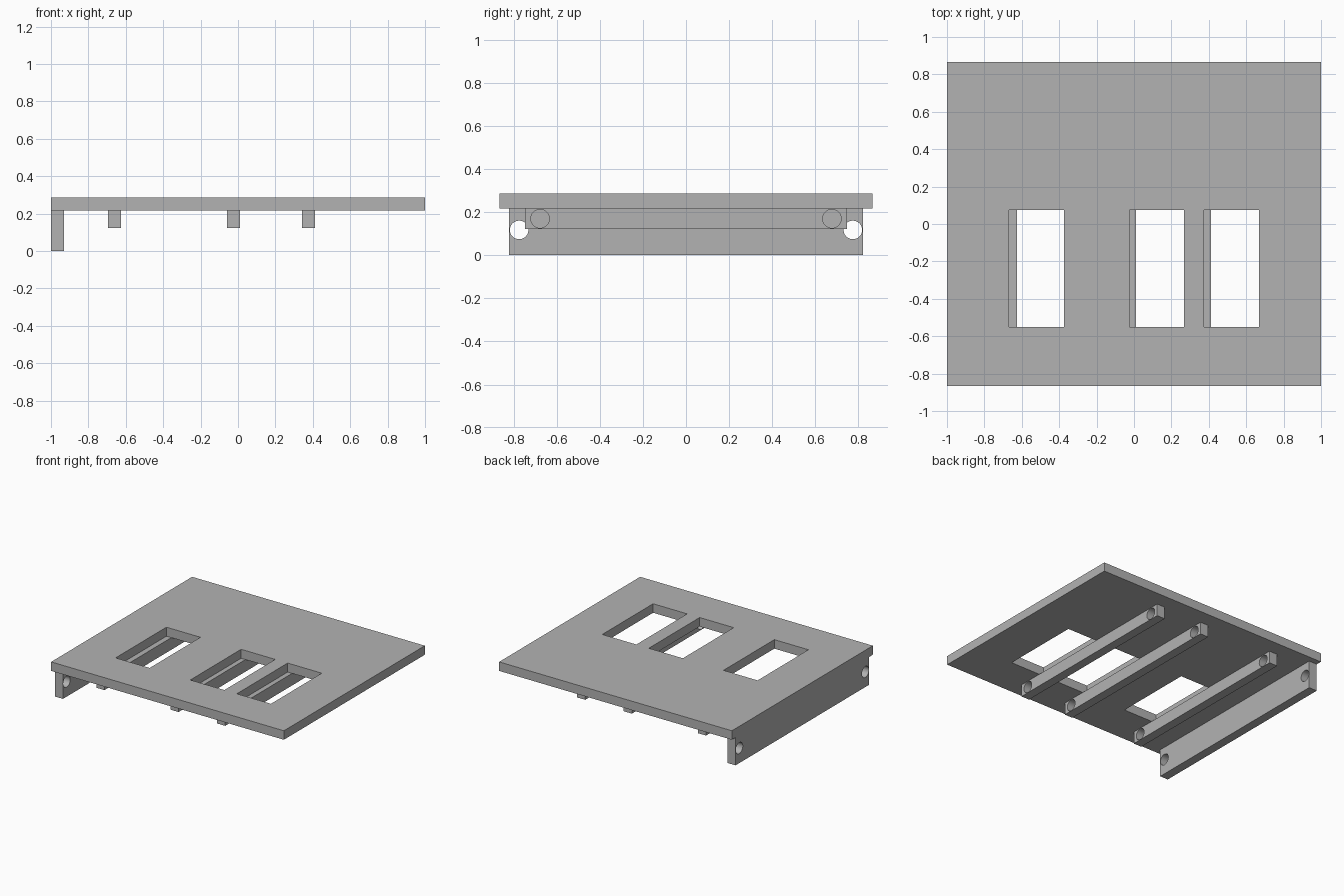
import bpy

default = bpy.data.objects.get("Cube")
if default:
    bpy.data.objects.remove(default, do_unlink=True)

GREY = (0.45, 0.45, 0.45, 1)
grey = bpy.data.materials.new("plain grey")
grey.use_nodes = True
grey.diffuse_color = GREY
grey.node_tree.nodes["Principled BSDF"].inputs["Base Color"].default_value = GREY

TOP, UNDER = 0.286, 0.216   # slab top and underside
THICK = 0.07                # shared board thickness
HOLE_R = 0.043


def box(name, x, y, z):
    """Box from (min, max) ranges on each axis."""
    ranges = (x, y, z)
    bpy.ops.mesh.primitive_cube_add(size=1, location=[sum(r) / 2 for r in ranges])
    obj = bpy.context.object
    obj.name = name
    obj.scale = [r[1] - r[0] for r in ranges]
    bpy.ops.object.transform_apply(location=False, rotation=False)
    obj.data.materials.append(grey)
    return obj


def cut(obj, cutter):
    cutter.hide_render = True
    mod = obj.modifiers.new("cut", "BOOLEAN")
    mod.operation = "DIFFERENCE"
    mod.solver = "EXACT"
    mod.object = cutter
    bpy.context.view_layer.objects.active = obj
    bpy.ops.object.modifier_apply(modifier=mod.name)
    bpy.data.objects.remove(cutter, do_unlink=True)


def drill_ends(obj, x, y, z):
    """Mirrored pair of round holes running along x."""
    for side in (-1, 1):
        bpy.ops.mesh.primitive_cylinder_add(
            vertices=48, radius=HOLE_R, depth=THICK * 2,
            location=(x + THICK / 2, side * y, z), rotation=(0, 1.5708, 0))
        cutter = bpy.context.object
        cutter.data.materials.append(grey)
        cut(obj, cutter)
    bpy.ops.object.select_all(action="DESELECT")
    obj.select_set(True)
    bpy.context.view_layer.objects.active = obj
    bpy.ops.object.shade_smooth_by_angle()


# Top slab with three rectangular openings
slab = box("top_panel", (-1, 1), (-0.865, 0.865), (UNDER, TOP))
for x in (-0.667, -0.025, 0.375):
    cut(slab, box("opening_cutter", (x, x + 0.293), (-0.55, 0.074), (0.1, 0.4)))

# Deep end board with a hole near each end
end = box("end_board", (-1, -1 + THICK), (-0.82, 0.82), (0, UNDER))
drill_ends(end, -1, 0.774, 0.117)

# Slim ribs under the left edge of each opening
for i, x in enumerate((-0.695, -0.058, 0.343)):
    rib = box(f"rib_{i + 1}", (x, x + THICK), (-0.747, 0.747), (0.122, UNDER))
    drill_ends(rib, x, 0.677, 0.169)
